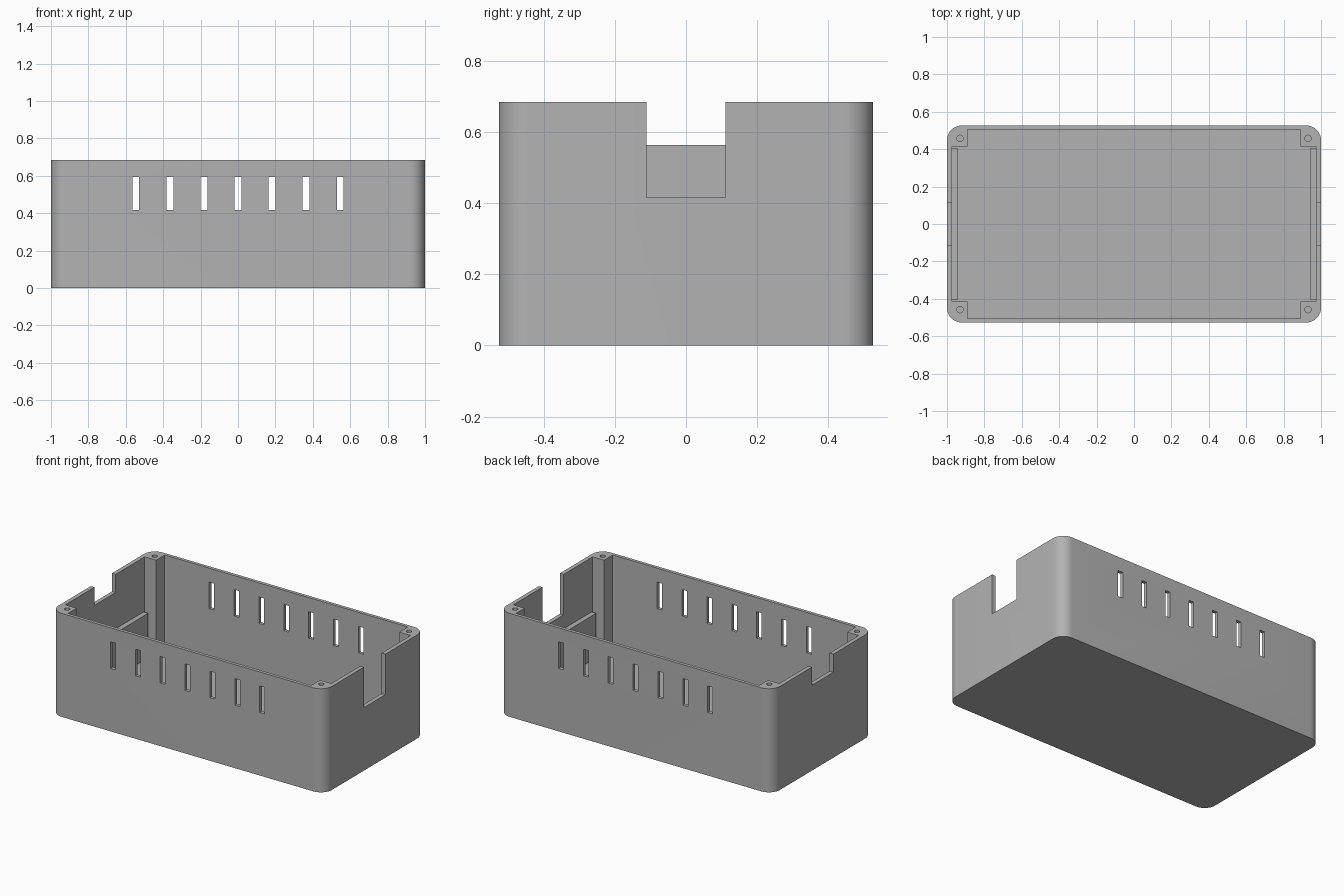
import bpy, bmesh, math
from mathutils import Vector

cube = bpy.data.objects.get("Cube")
if cube:
    bpy.data.objects.remove(cube, do_unlink=True)

HX, HY, H = 1.0, 0.527, 0.685        # half length, half width, height
IX, IY = 0.973, 0.505                # inner wall faces
PX, PY = 0.89, 0.415                 # inner faces of the corner posts
FLOOR, RADIUS = 0.03, 0.08

grey = bpy.data.materials.new("matte grey")
grey.use_nodes = True
grey.diffuse_color = (0.45, 0.45, 0.45, 1)
grey.node_tree.nodes["Principled BSDF"].inputs["Base Color"].default_value = (0.45, 0.45, 0.45, 1)


def prism(name, outline, z0, z1):
    """Extrude a flat outline from z0 up to z1."""
    bm = bmesh.new()
    face = bm.faces.new([bm.verts.new((x, y, z0)) for x, y in outline])
    top = bmesh.ops.extrude_face_region(bm, geom=[face])["geom"]
    verts = [v for v in top if isinstance(v, bmesh.types.BMVert)]
    bmesh.ops.translate(bm, verts=verts, vec=Vector((0, 0, z1 - z0)))
    bmesh.ops.recalc_face_normals(bm, faces=bm.faces)
    mesh = bpy.data.meshes.new(name)
    bm.to_mesh(mesh)
    bm.free()
    mesh.materials.append(grey)
    obj = bpy.data.objects.new(name, mesh)
    bpy.context.collection.objects.link(obj)
    return obj


def box(name, x0, x1, y0, y1, z0, z1):
    return prism(name, [(x0, y0), (x1, y0), (x1, y1), (x0, y1)], z0, z1)


def arc(cx, cy, r, start, sweep, steps):
    angles = [math.radians(start + sweep * i / steps) for i in range(steps + 1)]
    return [(cx + r * math.cos(a), cy + r * math.sin(a)) for a in angles]


def cut(target, cutter):
    """Subtract the cutter and discard it."""
    mod = target.modifiers.new("cut", "BOOLEAN")
    mod.operation, mod.solver, mod.object = "DIFFERENCE", "EXACT", cutter
    bpy.context.view_layer.objects.active = target
    bpy.ops.object.modifier_apply(modifier=mod.name)
    bpy.data.objects.remove(cutter, do_unlink=True)


# Outer shell with rounded vertical corners
corners = [(1, 1), (-1, 1), (-1, -1), (1, -1)]
outline = []
for i, (sx, sy) in enumerate(corners):
    outline += arc(sx * (HX - RADIUS), sy * (HY - RADIUS), RADIUS, 90 * i, 90, 12)
case = prism("enclosure_case", outline, 0, H)

# Cavity that leaves a solid post in every corner
cavity = []
for i, (sx, sy) in enumerate(corners):
    steps = [(IX, PY), (PX, PY), (PX, IY)]
    cavity += [(sx * x, sy * y) for x, y in (steps if i % 2 == 0 else steps[::-1])]
cut(case, prism("cavity_cutter", cavity, FLOOR, H + 0.1))

# Ventilation slots through both long walls
for i in range(-3, 4):
    x = i * 0.182
    cut(case, box("slot_cutter", x - 0.018, x + 0.018, -0.6, 0.6, 0.417, 0.592))

# Cable notches: deep on the left end (+x), shallow on the right end (-x)
cut(case, box("notch_cutter", 0.91, 1.1, -0.111, 0.111, 0.417, 0.8))
cut(case, box("notch_cutter", -1.1, -0.91, -0.111, 0.111, 0.565, 0.8))

# Screw holes in the posts
for sx, sy in corners:
    hole = arc(sx * 0.93, sy * 0.458, 0.017, 0, 337.5, 15)
    cut(case, prism("hole_cutter", hole, H - 0.15, H + 0.1))

# Low support ledges against the end walls
for side, sx in (("left", 1), ("right", -1)):
    x0, x1 = sorted((sx * 0.94, sx * (IX + 0.005)))
    box(side + "_support_ledge", x0, x1, -0.403, 0.403, FLOOR - 0.005, 0.325)

# Smooth the rounded corners, keep edges crisp
bpy.ops.object.select_all(action="DESELECT")
case.select_set(True)
bpy.context.view_layer.objects.active = case
bpy.ops.object.shade_smooth_by_angle(angle=math.radians(30))
